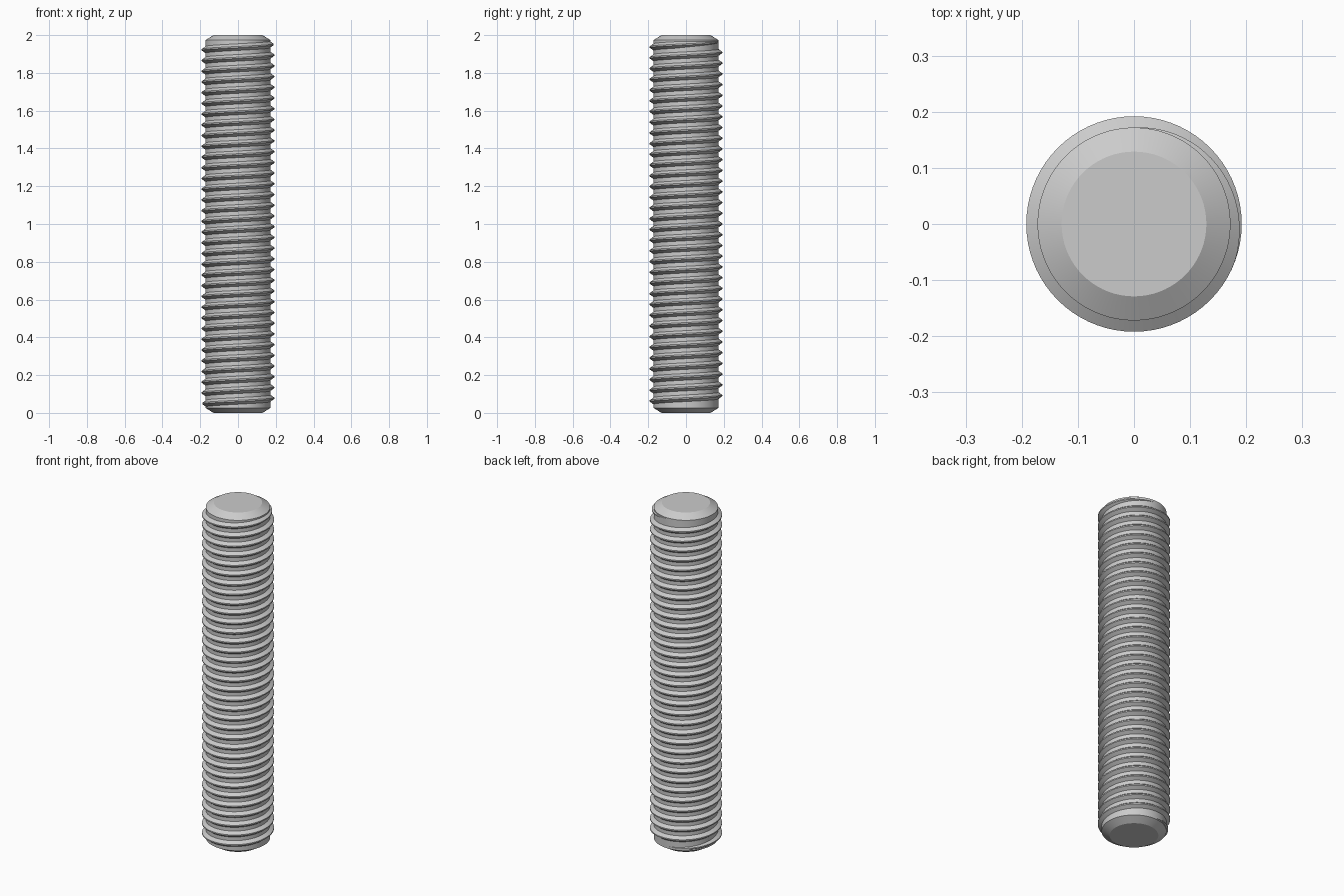
import bpy
import math

cube = bpy.data.objects.get("Cube")
if cube:
    bpy.data.objects.remove(cube, do_unlink=True)

SIDES = 72
CORE_R, CREST_R, TIP_R = 0.172, 0.192, 0.129
LENGTH, CHAMFER = 2.0, 0.026
TURNS = 34
Z_START, Z_END = 0.035, 1.965
RUNOUT = 0.31  # share of a turn over which the thread fades in and out

steel = bpy.data.materials.new("grey steel")
steel.use_nodes = True
grey = (0.6, 0.6, 0.6, 1)
steel.diffuse_color = grey
steel.node_tree.nodes["Principled BSDF"].inputs["Base Color"].default_value = grey


def add_mesh(name, verts, faces):
    mesh = bpy.data.meshes.new(name)
    mesh.from_pydata(verts, [], faces)
    mesh.materials.append(steel)
    obj = bpy.data.objects.new(name, mesh)
    bpy.context.collection.objects.link(obj)
    bpy.ops.object.select_all(action="DESELECT")
    obj.select_set(True)
    bpy.context.view_layer.objects.active = obj
    bpy.ops.object.shade_smooth_by_angle(angle=math.radians(25))
    return obj


def polar(r, angle, z):
    return (r * math.cos(angle), r * math.sin(angle), z)


# Rod core: turned profile with a chamfer at both ends
profile = [(TIP_R, 0), (CORE_R, CHAMFER),
           (CORE_R, LENGTH - CHAMFER), (TIP_R, LENGTH)]
verts = [polar(r, math.tau * i / SIDES, z) for r, z in profile for i in range(SIDES)]
faces = [(k * SIDES + i, k * SIDES + (i + 1) % SIDES,
          (k + 1) * SIDES + (i + 1) % SIDES, (k + 1) * SIDES + i)
         for k in range(len(profile) - 1) for i in range(SIDES)]
faces.append(tuple(reversed(range(SIDES))))
faces.append(tuple(range(3 * SIDES, 4 * SIDES)))
add_mesh("rod_core", verts, faces)

# Right-handed thread: a tapered ridge swept along a helix from the back
BASE_HALF, CREST_HALF, SINK = 0.019, 0.0035, 0.002
steps = TURNS * SIDES
verts, faces = [], []
for s in range(steps + 1):
    turn = s / SIDES
    angle = math.pi / 2 + math.tau * turn
    z = Z_START + (Z_END - Z_START) * s / steps
    fade = min(1, turn / RUNOUT, (TURNS - turn) / RUNOUT)
    crest = CORE_R + (CREST_R - CORE_R) * fade
    half = CREST_HALF + (BASE_HALF - CREST_HALF) * fade
    for r, dz in ((CORE_R - SINK, -half), (crest, -CREST_HALF),
                  (crest, CREST_HALF), (CORE_R - SINK, half)):
        verts.append(polar(r, angle, z + dz))
    if s < steps:
        a, b = 4 * s, 4 * s + 4
        faces += [(a + j, b + j, b + j + 1, a + j + 1) for j in range(3)]
faces.append((0, 1, 2, 3))
last = 4 * steps
faces.append((last + 3, last + 2, last + 1, last))
add_mesh("helical_thread", verts, faces)
